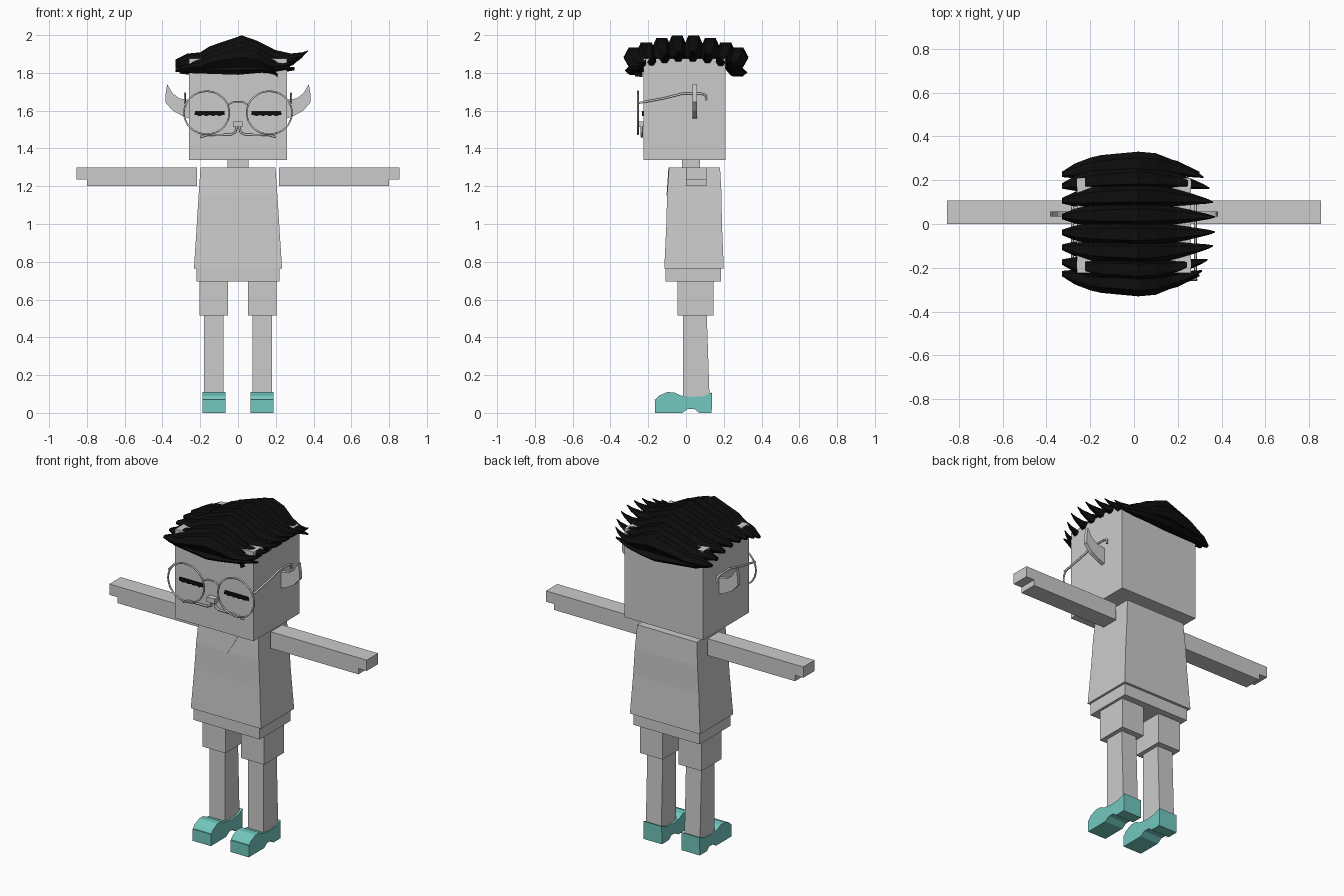
import bpy, bmesh, math, random
from mathutils import Vector

random.seed(4)
if "Cube" in bpy.data.objects:
    bpy.data.objects.remove(bpy.data.objects["Cube"], do_unlink=True)


def material(name, rgb):
    m = bpy.data.materials.new(name)
    m.use_nodes = True
    m.diffuse_color = (*rgb, 1)
    m.node_tree.nodes["Principled BSDF"].inputs["Base Color"].default_value = (*rgb, 1)
    return m


GREY = material("light grey", (0.6, 0.6, 0.6))
BLACK = material("hair black", (0.004, 0.004, 0.004))
TEAL = material("shoe teal", (0.17, 0.58, 0.52))


def loft(name, rings, mat):
    """Skin a closed solid over rings that share a point count."""
    bm = bmesh.new()
    loops = [[bm.verts.new(p) for p in ring] for ring in rings]
    n = len(loops[0])
    for a, b in zip(loops, loops[1:]):
        for i in range(n):
            j = (i + 1) % n
            bm.faces.new((a[i], a[j], b[j], b[i]))
    bm.faces.new(loops[0])
    bm.faces.new(loops[-1])
    bmesh.ops.recalc_face_normals(bm, faces=bm.faces)
    me = bpy.data.meshes.new(name)
    bm.to_mesh(me)
    bm.free()
    me.materials.append(mat)
    ob = bpy.data.objects.new(name, me)
    bpy.context.collection.objects.link(ob)
    return ob


def rect(x0, x1, y0, y1, z):
    return [(x0, y0, z), (x1, y0, z), (x1, y1, z), (x0, y1, z)]


def box(name, x, y, z, mat=GREY):
    return loft(name, [rect(*x, *y, h) for h in z], mat)


def plate(name, outline, y0, y1, mat=GREY):
    """Extrude an (x, z) outline along y."""
    return loft(name, [[(x, y, z) for x, z in outline] for y in (y0, y1)], mat)


def tube(name, points, radius, mat=GREY, cyclic=False):
    cu = bpy.data.curves.new(name, "CURVE")
    cu.dimensions = "3D"
    cu.bevel_depth = radius
    cu.bevel_resolution = 1
    cu.use_fill_caps = True
    sp = cu.splines.new("POLY")
    sp.points.add(len(points) - 1)
    for p, co in zip(sp.points, points):
        p.co = (*co, 1)
    sp.use_cyclic_u = cyclic
    cu.materials.append(mat)
    ob = bpy.data.objects.new(name, cu)
    bpy.context.collection.objects.link(ob)
    bpy.ops.object.select_all(action="DESELECT")
    ob.select_set(True)
    bpy.context.view_layer.objects.active = ob
    bpy.ops.object.convert(target="MESH")
    return ob


# Head, neck and clothing
box("head", (-0.26, 0.26), (-0.225, 0.21), (1.34, 1.875))
box("neck", (-0.055, 0.055), (-0.02, 0.075), (1.28, 1.35))
loft("shirt", [rect(-0.233, 0.233, -0.115, 0.2, 0.765),
               rect(-0.218, 0.218, -0.104, 0.19, 1.0),
               rect(-0.208, 0.208, -0.1, 0.188, 1.16),
               rect(-0.198, 0.198, -0.09, 0.18, 1.3)], GREY)
box("hips", (-0.22, 0.22), (-0.108, 0.185), (0.695, 0.77))
loft("neckline", [[(-0.085, y, 1.298), (0.085, y, 1.298), (0, y - 0.01, 1.15)]
                  for y in (-0.093, -0.088)], GREY)

# Shoe side profile as (y, z)
SHOE = [(-0.165, 0), (-0.165, 0.065), (-0.145, 0.09), (-0.1, 0.11), (-0.06, 0.108),
        (-0.03, 0.092), (0.03, 0.084), (0.09, 0.088), (0.138, 0.108), (0.136, 0),
        (0.07, 0), (0.045, 0.02), (0.01, 0.02), (-0.02, 0)]

for s, side in ((1, "left"), (-1, "right")):
    def sx(a, b):
        return (a * s, b * s)

    # Arm with a notched hand end
    plate(side + "_arm", [(x * s, z) for x, z in (
        (0.217, 1.2), (0.8, 1.2), (0.8, 1.235), (0.855, 1.235),
        (0.855, 1.3), (0.217, 1.3))], 0, 0.108)

    # Legs and shoes
    box(side + "_shorts_leg", sx(0.053, 0.205), (-0.045, 0.145), (0.515, 0.7))
    loft(side + "_leg", [rect(*sx(0.077, 0.18), -0.015, 0.125, 0.07),
                         rect(*sx(0.077, 0.18), -0.015, 0.11, 0.52)], GREY)
    loft(side + "_shoe", [[(x * s, y, z) for y, z in SHOE] for x in (0.065, 0.187)], TEAL)
    box(side + "_toe_seam", sx(0.068, 0.184), (-0.168, -0.16), (0.066, 0.072), TEAL)

    # Pointed ear
    plate(side + "_ear", [(x * s, z) for x, z in (
        (0.25, 1.555), (0.3, 1.575), (0.345, 1.6), (0.385, 1.645), (0.383, 1.69),
        (0.375, 1.74), (0.345, 1.69), (0.31, 1.665), (0.25, 1.655))], 0.035, 0.058)

    # Closed eye: a slightly sagging lid with lashes
    lid = [(-0.078, 1.597), (0.078, 1.597), (0.08, 1.577)]
    for i in range(9):
        lid.append((0.07 - i * 0.0175, 1.571 if i % 2 else 1.577))
    lid.append((-0.08, 1.577))
    plate(side + "_eye", [(x + 0.15 * s, z) for x, z in lid], -0.232, -0.223, BLACK)

    # Spectacle rim and temple arm
    rim = [(0.166 * s + 0.12 * math.cos(t), -0.255, 1.589 + 0.114 * math.sin(t))
           for t in (math.tau * i / 32 for i in range(32))]
    tube(side + "_rim", rim, 0.005, cyclic=True)
    tube(side + "_temple", [(0.281 * s, y, z) for y, z in (
        (-0.255, 1.64), (-0.12, 1.665), (-0.01, 1.692), (0.08, 1.69),
        (0.105, 1.682), (0.108, 1.655))], 0.006)

    # Moustache half
    tube(side + "_moustache", [(x * s, -0.234, z) for x, z in (
        (0.006, 1.515), (0.014, 1.485), (0.04, 1.473), (0.16, 1.472), (0.2, 1.46))], 0.006)

tube("bridge", [(x, -0.255, 1.648 - 60 * x ** 4 * 40) for x in
                (-0.05, -0.025, 0, 0.025, 0.05)], 0.005)
box("nose", (-0.027, 0.025), (-0.258, -0.22), (1.513, 1.542))

# Hair: six-sided locks running from side to side
# Each station is x, centre z, half width, half height
LOCK = [(-0.33, 1.862, 0.012, 0.01), (-0.27, 1.875, 0.034, 0.028),
        (-0.2, 1.884, 0.046, 0.026), (-0.15, 1.902, 0.05, 0.04),
        (0.02, 1.933, 0.056, 0.067), (0.1, 1.917, 0.053, 0.055),
        (0.2, 1.887, 0.038, 0.035), (0.28, 1.884, 0.024, 0.02),
        (0.34, 1.9, 0.012, 0.01), (0.37, 1.917, 0.003, 0.003)]
FRINGE = [(-0.31, 1.815, 0.01, 0.008), (-0.24, 1.818, 0.03, 0.02),
          (0, 1.813, 0.05, 0.023), (0.1, 1.817, 0.045, 0.018),
          (0.2, 1.82, 0.03, 0.014), (0.3, 1.828, 0.004, 0.004)]


def lock(name, stations, y, drop=0, flat=1, reach=1):
    rings = []
    for x, z, w, h in stations:
        bulge = 0.17 * y * (1 - (x / 0.3) ** 2)
        rings.append([(x * (reach if x > 0.1 else 1), y + bulge + w * math.cos(a),
                       z - drop + flat * h * math.sin(a) / 0.866)
                      for a in (math.tau * k / 6 for k in range(6))])
    return loft(name, rings, BLACK)


for i, y in enumerate((-0.235, -0.18, -0.11, -0.04, 0.035, 0.11, 0.18, 0.235)):
    lock("hair_lock_%d" % (i + 1), LOCK, y, drop=0.9 * y * y,
         flat=1 - 4 * y * y, reach=1.02 - 3 * y * y + random.uniform(-0.02, 0.01))
lock("front_fringe", FRINGE, -0.235)
lock("back_fringe", FRINGE, 0.235, drop=0.01)

# Loose curl on the forehead
loft("forehead_curl", [[(x + dx, y, z + dz) for dx, y, dz in (
    (0, -0.27, r), (r, -0.25, 0), (0, -0.23, -r), (-r, -0.25, 0))]
    for x, z, r in ((0.08, 1.82, 0.016), (0.16, 1.812, 0.013),
                    (0.2, 1.797, 0.008), (0.207, 1.78, 0.002))], BLACK)
